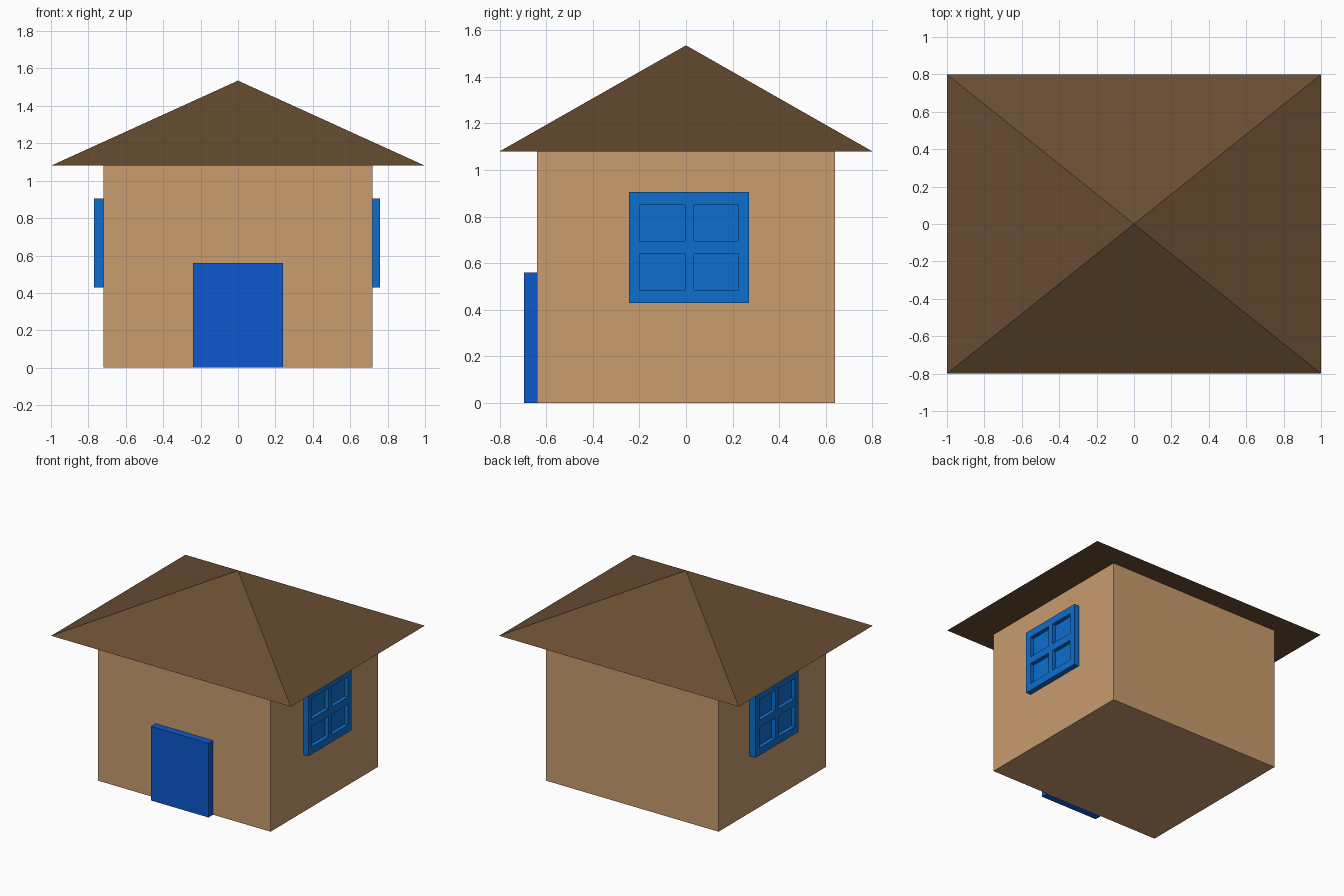
import bpy, bmesh

if "Cube" in bpy.data.objects:
    bpy.data.objects.remove(bpy.data.objects["Cube"])


def material(name, rgb):
    m = bpy.data.materials.new(name)
    m.diffuse_color = (*rgb, 1.0)
    m.use_nodes = True
    m.node_tree.nodes["Principled BSDF"].inputs["Base Color"].default_value = m.diffuse_color
    return m


tan = material("tan_wall", (0.578, 0.332, 0.156))
brown = material("brown_roof", (0.138, 0.074, 0.032))
door_blue = material("door_blue", (0.004, 0.098, 0.61))
window_blue = material("window_blue", (0.004, 0.156, 0.61))


def finish(name, bm, mat):
    bmesh.ops.recalc_face_normals(bm, faces=bm.faces)
    mesh = bpy.data.meshes.new(name)
    bm.to_mesh(mesh)
    bm.free()
    mesh.materials.append(mat)
    obj = bpy.data.objects.new(name, mesh)
    bpy.context.collection.objects.link(obj)
    return obj


def box(name, lo, hi, mat):
    bm = bmesh.new()
    bmesh.ops.create_cube(bm, size=1)
    for v in bm.verts:
        v.co = [lo[i] if v.co[i] < 0 else hi[i] for i in range(3)]
    return finish(name, bm, mat)


# Walls and door
box("walls", (-0.72, -0.64, 0), (0.72, 0.64, 1.08), tan)
box("door", (-0.24, -0.695, 0), (0.24, -0.64, 0.56), door_blue)

# Pyramid roof with a flat underside
bm = bmesh.new()
base = [bm.verts.new((x, y, 1.08)) for x, y in ((-1, -0.8), (1, -0.8), (1, 0.8), (-1, 0.8))]
peak = bm.verts.new((0, 0, 1.535))
bm.faces.new(base)
for i in range(4):
    bm.faces.new((base[i], base[(i + 1) % 4], peak))
finish("roof", bm, brown)


# Window: a slab whose outer face is a grid with four panes pushed inward
def window(name, side, outer):
    ys = (-0.245, -0.2, -0.005, 0.035, 0.225, 0.27)
    zs = (0.43, 0.485, 0.64, 0.695, 0.85, 0.905)
    recess = 0.03
    bm = bmesh.new()
    grid = [[bm.verts.new((side * outer, y, z)) for z in zs] for y in ys]
    panes = []
    for i in range(5):
        for j in range(5):
            f = bm.faces.new((grid[i][j], grid[i + 1][j], grid[i + 1][j + 1], grid[i][j + 1]))
            if i % 2 and j % 2:
                panes.append(f)
    # Slab sides and back
    rim = [e for e in bm.edges if e.is_boundary]
    ext = bmesh.ops.extrude_edge_only(bm, edges=rim)["geom"]
    for v in ext:
        if isinstance(v, bmesh.types.BMVert):
            v.co.x = side * 0.72
    bmesh.ops.holes_fill(bm, edges=[e for e in bm.edges if e.is_boundary], sides=0)
    # Recessed panes
    for f in panes:
        new = bmesh.ops.extrude_discrete_faces(bm, faces=[f])["faces"][0]
        for v in new.verts:
            v.co.x -= side * recess
    finish(name, bm, window_blue)


window("right_window", 1, 0.76)
window("left_window", -1, 0.77)
